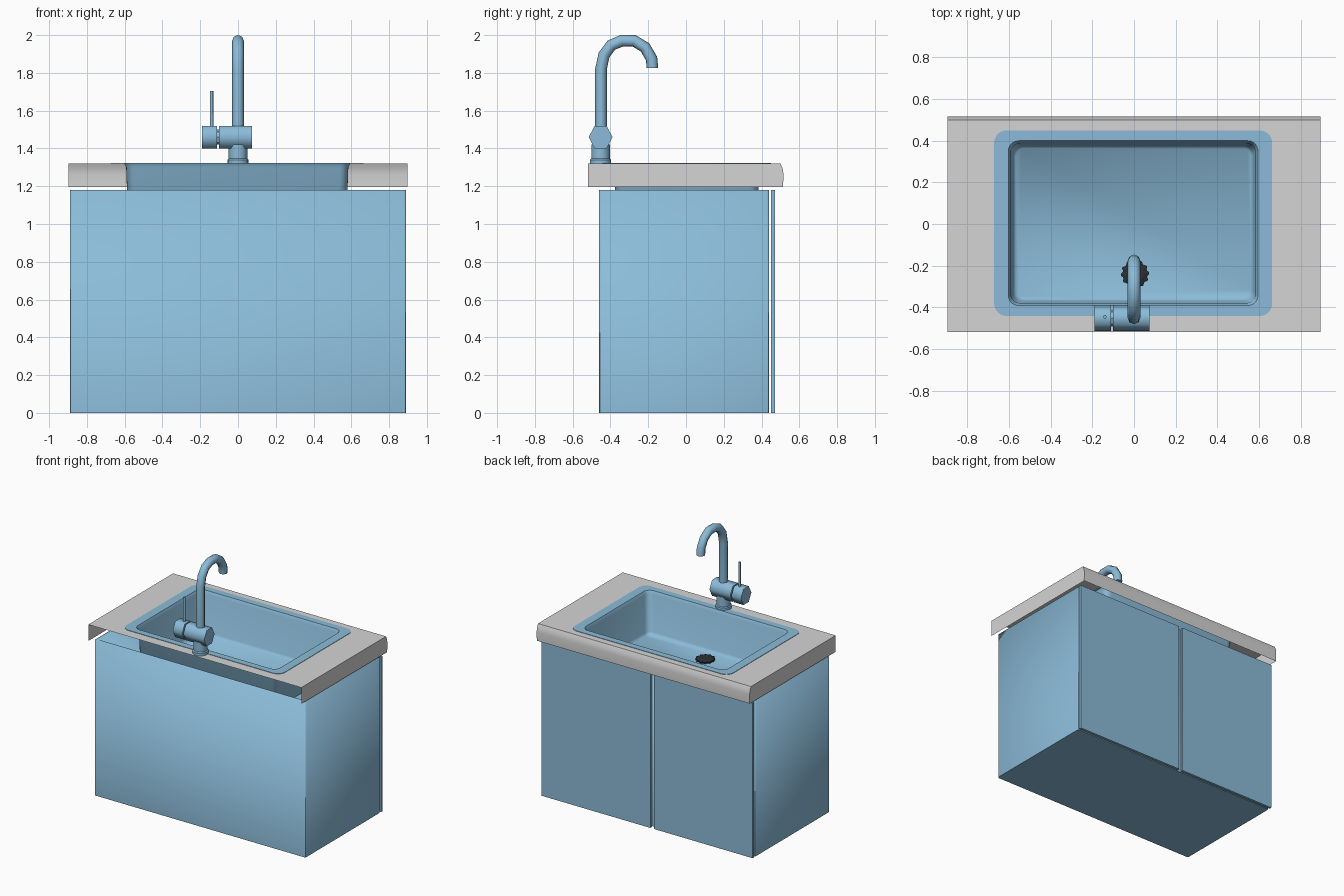
import bpy, bmesh, math
from mathutils import Vector, Matrix

old = bpy.data.objects.get("Cube")
if old:
    bpy.data.objects.remove(old, do_unlink=True)


def material(name, rgb):
    m = bpy.data.materials.new(name)
    m.use_nodes = True
    m.diffuse_color = (*rgb, 1)
    m.node_tree.nodes["Principled BSDF"].inputs["Base Color"].default_value = (*rgb, 1)
    return m


BLUE = material("soft blue", (0.26, 0.50, 0.69))
GREY = material("light grey", (0.66, 0.66, 0.66))
DARK = material("dark metal", (0.025, 0.03, 0.035))


def finish(name, bm, mat, angle=35):
    """Turn a bmesh into a named, coloured object."""
    mesh = bpy.data.meshes.new(name)
    bm.to_mesh(mesh)
    bm.free()
    ob = bpy.data.objects.new(name, mesh)
    bpy.context.collection.objects.link(ob)
    mesh.materials.append(mat)
    if angle:
        bpy.ops.object.select_all(action='DESELECT')
        ob.select_set(True)
        bpy.context.view_layer.objects.active = ob
        bpy.ops.object.shade_smooth_by_angle(angle=math.radians(angle))
    return ob


def box(bm, lo, hi):
    lo, hi = Vector(lo), Vector(hi)
    mat = Matrix.Translation((lo + hi) / 2) @ Matrix.Diagonal((*(hi - lo), 1))
    bmesh.ops.create_cube(bm, size=1, matrix=mat)


def loft(bm, loops, cap_start=False, cap_end=False):
    """Bridge matching closed loops of points."""
    rings = [[bm.verts.new(p) for p in loop] for loop in loops]
    n = len(rings[0])
    for a, b in zip(rings, rings[1:]):
        for i in range(n):
            j = (i + 1) % n
            bm.faces.new((a[i], a[j], b[j], b[i]))
    if cap_start:
        bm.faces.new(rings[0][::-1])
    if cap_end:
        bm.faces.new(rings[-1])


def rounded_rect(hx, hy, r, z, steps=5):
    pts = []
    for k, (sx, sy) in enumerate([(1, 1), (-1, 1), (-1, -1), (1, -1)]):
        for s in range(steps + 1):
            a = math.pi / 2 * (k + s / steps)
            pts.append((sx * (hx - r) + r * math.cos(a) - 0.004,
                        sy * (hy - r) + r * math.sin(a) + 0.004, z))
    return pts


def circle(r, z, n, x=0, y=0):
    return [(x + r * math.cos(2 * math.pi * i / n),
             y + r * math.sin(2 * math.pi * i / n), z) for i in range(n)]


# Cabinet: open-topped box with softened upright corners
bm = bmesh.new()
box(bm, (-0.89, -0.46, 0), (0.89, 0.44, 1.18))
bm.faces.ensure_lookup_table()
bmesh.ops.delete(bm, geom=[f for f in bm.faces if f.normal.z > 0.9], context='FACES_ONLY')
upright = [e for e in bm.edges if abs(e.verts[0].co.z - e.verts[1].co.z) > 0.5]
bmesh.ops.bevel(bm, geom=upright, offset=0.012, segments=2, affect='EDGES', profile=0.5)
cabinet = finish("cabinet", bm, BLUE)
shell = cabinet.modifiers.new("walls", 'SOLIDIFY')
shell.thickness = 0.025
shell.offset = -1

# Doors
for name, x0, x1 in (("right_door", -0.89, -0.06), ("left_door", -0.028, 0.89)):
    bm = bmesh.new()
    box(bm, (x0, 0.45, 0), (x1, 0.47, 1.18))
    finish(name, bm, BLUE, 0)

# Countertop: thin shell, open below and at one long side, with a sink opening
bm = bmesh.new()
xs = [-0.897, -0.62, 0.62, 0.897]
profile = [(-0.52, 1.32), (-0.41, 1.32), (0.42, 1.32), (0.5, 1.32),
           (0.511, 1.295), (0.516, 1.265), (0.514, 1.195)]
grid = [[bm.verts.new((x, y, z)) for y, z in profile] for x in xs]
for i in range(len(xs) - 1):
    for j in range(len(profile) - 1):
        if (i, j) != (1, 1):
            bm.faces.new((grid[i][j], grid[i + 1][j], grid[i + 1][j + 1], grid[i][j + 1]))
for row, flip in ((grid[0], False), (grid[-1], True)):
    side = row + [bm.verts.new((row[0].co.x, -0.52, 1.195))]
    bm.faces.new(side[::-1] if flip else side)
finish("countertop", bm, GREY)

# Sink rim plate and bowl
bm = bmesh.new()
loft(bm, [rounded_rect(0.668, 0.446, 0.06, 1.32), rounded_rect(0.668, 0.446, 0.06, 1.323),
          rounded_rect(0.6, 0.396, 0.05, 1.323)])
finish("sink_rim", bm, BLUE)

bm = bmesh.new()
loft(bm, [rounded_rect(0.6, 0.396, 0.05, 1.323), rounded_rect(0.588, 0.384, 0.045, 1.3),
          rounded_rect(0.578, 0.374, 0.045, 1.02), rounded_rect(0.565, 0.36, 0.04, 1.0)],
     cap_end=True)
finish("sink_bowl", bm, BLUE, 100)

# Drain strainer with a toothed edge
bm = bmesh.new()
teeth = [[(0.005 + r * math.cos(a), -0.24 + r * math.sin(a), z)
          for a, r in ((math.tau * i / 48, 0.068 if i % 4 < 2 else 0.06) for i in range(48))]
         for z in (1.0, 1.012)]
loft(bm, teeth + [circle(0.04, 1.02, 48, 0.005, -0.24)], cap_end=True)
finish("drain_strainer", bm, DARK, 0)

# Tap base with a flared foot
TAP_Y = -0.452
bm = bmesh.new()
loft(bm, [circle(r, z, 16, 0, TAP_Y) for r, z in
          ((0.056, 1.32), (0.056, 1.34), (0.049, 1.346), (0.049, 1.42))], True, True)
finish("tap_base", bm, BLUE)

# Tap body and handle knob: six-sided barrels lying along x
for name, x0, x1 in (("tap_body", -0.1, 0.075), ("handle_knob", -0.19, -0.11)):
    bm = bmesh.new()
    loft(bm, [[(x, TAP_Y + y, 1.46 + z * 1.1) for y, z, _ in circle(0.063, 0, 6)]
              for x in (x0, x1)], True, True)
    finish(name, bm, BLUE, 65)

# Pin joining knob to body, and the upright lever
bm = bmesh.new()
loft(bm, [[(x, TAP_Y + y, 1.46 + z) for y, z, _ in circle(0.04, 0, 8)]
          for x in (-0.115, -0.095)], True, True)
finish("handle_pin", bm, BLUE)
bm = bmesh.new()
loft(bm, [circle(0.009, z, 6, -0.14, -0.445) for z in (1.5, 1.705)], True, True)
finish("handle_lever", bm, BLUE, 65)

# Spout: tube swept along a hooked path
path = [Vector((0, y, z)) for y, z in (
    (-0.45, 1.47), (-0.45, 1.82), (-0.434, 1.895), (-0.395, 1.947), (-0.34, 1.97),
    (-0.275, 1.97), (-0.217, 1.935), (-0.182, 1.875), (-0.178, 1.825))]
loops = []
for i, p in enumerate(path):
    t = (path[min(i + 1, len(path) - 1)] - path[max(i - 1, 0)]).normalized()
    if i in (0, len(path) - 1):
        t = Vector((0, 0, 1 if i == 0 else -1))
    across = Vector((1, 0, 0))
    up = t.cross(across)
    loops.append([p + across * x + up * y for x, y, _ in circle(0.031, 0, 8)])
bm = bmesh.new()
loft(bm, loops, True, True)
finish("tap_spout", bm, BLUE, 50)
